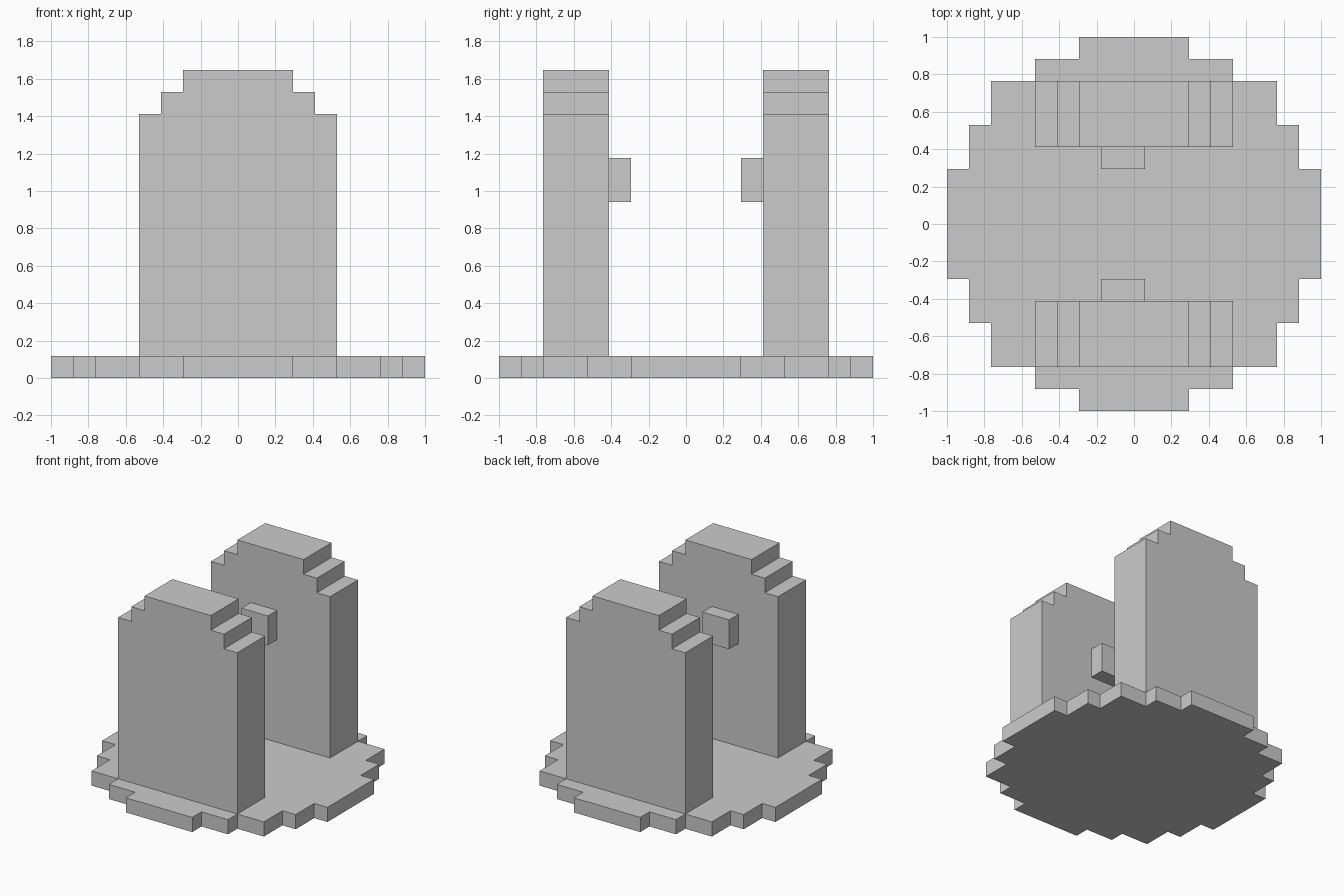
import bpy, bmesh
from mathutils import Vector

if "Cube" in bpy.data.objects:
    bpy.data.objects.remove(bpy.data.objects["Cube"])

U = 2 / 17  # grid step of the blocky style


def extrude_profile(name, points, to_3d, direction):
    """Extrude a flat outline (in grid steps) into a solid."""
    bm = bmesh.new()
    face = bm.faces.new([bm.verts.new(Vector(to_3d(a, b)) * U) for a, b in points])
    out = bmesh.ops.extrude_face_region(bm, geom=[face])
    moved = [v for v in out["geom"] if isinstance(v, bmesh.types.BMVert)]
    bmesh.ops.translate(bm, verts=moved, vec=Vector(direction) * U)
    bmesh.ops.recalc_face_normals(bm, faces=bm.faces)
    mesh = bpy.data.meshes.new(name)
    bm.to_mesh(mesh)
    bm.free()
    obj = bpy.data.objects.new(name, mesh)
    bpy.context.collection.objects.link(obj)
    return obj


# Round base plate: stepped quarter outline mirrored to the full disc
quarter = [(8.5, 2.5), (7.5, 2.5), (7.5, 4.5), (6.5, 4.5), (6.5, 6.5),
           (4.5, 6.5), (4.5, 7.5), (2.5, 7.5), (2.5, 8.5)]
half = quarter + [(-x, y) for x, y in reversed(quarter)]
disc = half + [(x, -y) for x, y in reversed(half)]
extrude_profile("base_plate", disc, lambda x, y: (x, y, 0), (0, 0, 1))

# Two facing slabs with stepped tops, each with an off-centre inner knob
right = [(4.5, 1), (4.5, 12), (3.5, 12), (3.5, 13), (2.5, 13), (2.5, 14)]
slab = right + [(-x, z) for x, z in reversed(right)]
knob = [(-1.5, 8), (0.5, 8), (0.5, 10), (-1.5, 10)]
for side, s in (("front", -1), ("back", 1)):
    extrude_profile(side + "_slab", slab, lambda x, z: (x, s * 6.5, z), (0, -s * 3, 0))
    extrude_profile(side + "_knob", knob, lambda x, z: (x, s * 3.5, z), (0, -s, 0))
